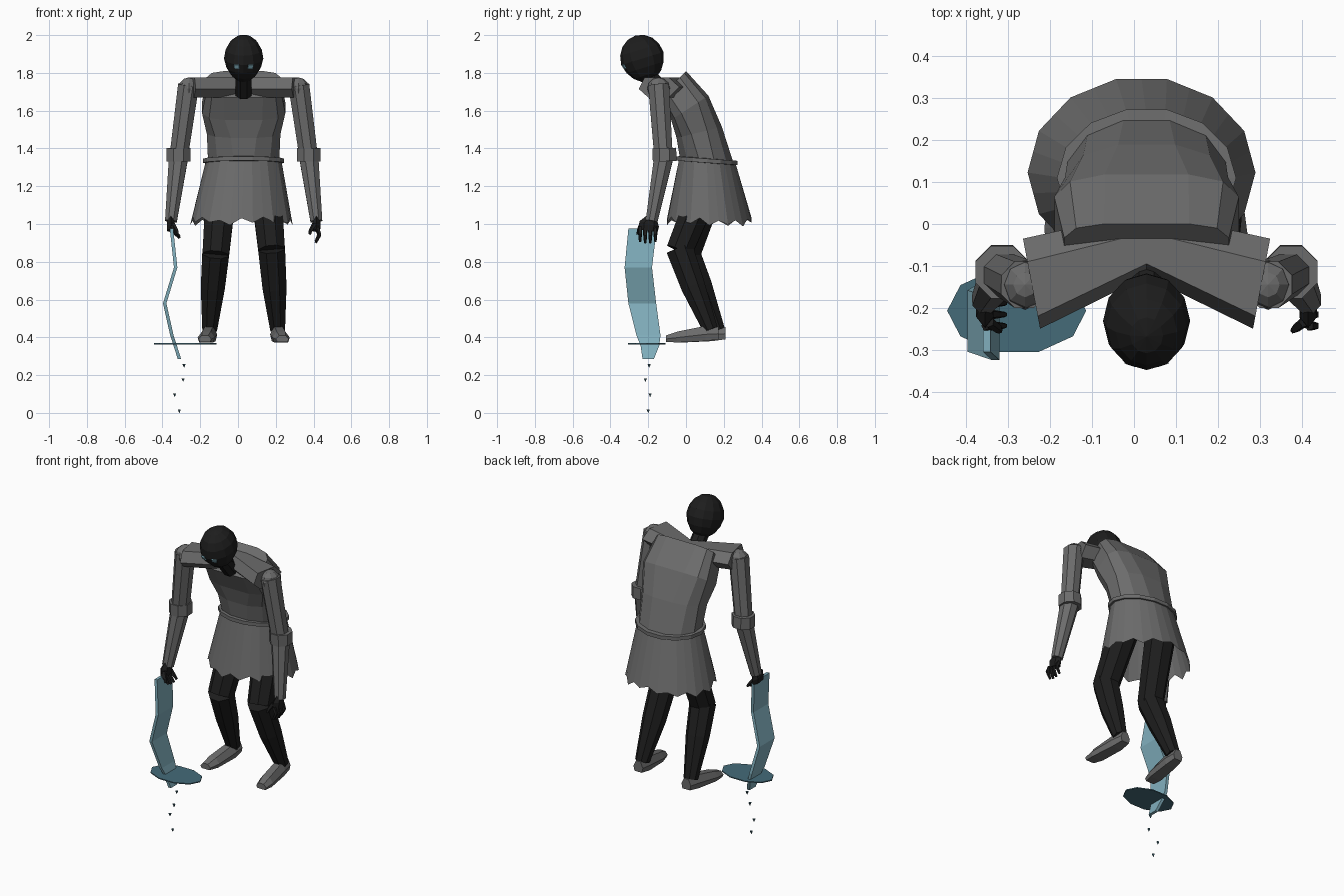
import bpy, bmesh, math, random
from mathutils import Vector, Matrix
from mathutils.bvhtree import BVHTree

if "Cube" in bpy.data.objects:
    bpy.data.objects.remove(bpy.data.objects["Cube"])

random.seed(4)
CX = 0.03  # the body's mirror line


def material(name, rgb):
    m = bpy.data.materials.new(name)
    m.diffuse_color = (*rgb, 1)
    m.use_nodes = True
    m.node_tree.nodes["Principled BSDF"].inputs["Base Color"].default_value = m.diffuse_color
    return m


GREY = material("cloth grey", (0.15, 0.15, 0.15))
BLACK = material("soft black", (0.0125, 0.0125, 0.0125))
PALE = material("pale blue", (0.22, 0.43, 0.51))
TEAL = material("deep teal", (0.058, 0.147, 0.19))


def finish(name, bm, mat):
    bmesh.ops.recalc_face_normals(bm, faces=bm.faces)
    me = bpy.data.meshes.new(name)
    bm.to_mesh(me)
    bm.free()
    me.materials.append(mat)
    ob = bpy.data.objects.new(name, me)
    bpy.context.collection.objects.link(ob)
    return ob


def loft(name, rings, mat, caps=True):
    """Skin a list of equal-length closed rings."""
    bm = bmesh.new()
    vs = [[bm.verts.new(p) for p in r] for r in rings]
    n = len(vs[0])
    for a, b in zip(vs, vs[1:]):
        for i in range(n):
            j = (i + 1) % n
            bm.faces.new((a[i], a[j], b[j], b[i]))
    if caps:
        bm.faces.new(vs[0])
        bm.faces.new(vs[-1])
    return finish(name, bm, mat)


def tube(name, pts, radii, mat, n=8, flat=1.0):
    """Tapered limb through points; flat squeezes it across x."""
    pts = [Vector(p) for p in pts]
    rings = []
    for i, (p, r) in enumerate(zip(pts, radii)):
        d = pts[min(i + 1, len(pts) - 1)] - pts[max(i - 1, 0)]
        q = Vector((0, 0, -1)).rotation_difference(d)
        rings.append([p + q @ Vector((flat * r * math.cos(a), r * math.sin(a), 0))
                      for a in (math.tau * (k + .5) / n for k in range(n))])
    return loft(name, rings, mat)


def ball(name, centre, scale, mat, tilt=0, seg=12, rows=8, jaw=0):
    bm = bmesh.new()
    bmesh.ops.create_uvsphere(bm, u_segments=seg, v_segments=rows, radius=1)
    for v in bm.verts:
        k = 1 - jaw * max(0, -v.co.z)
        v.co.x *= k
        v.co.y *= k
    bmesh.ops.transform(bm, verts=bm.verts, matrix=Matrix.Translation(centre)
                        @ Matrix.Rotation(tilt, 4, 'X') @ Matrix.Diagonal((*scale, 1)))
    return finish(name, bm, mat)


# head, neck and eyes
head = ball("head", (CX, -.231, 1.876), (.104, .117, .127), BLACK, .3, jaw=.12)
tube("neck", [(CX, -.2, 1.79), (CX, -.115, 1.69)], [.046, .046], BLACK)
tree = BVHTree.FromPolygons([v.co for v in head.data.vertices],
                            [list(p.vertices) for p in head.data.polygons])
for s in (-1, 1):
    hit, nrm, _, _ = tree.ray_cast(Vector((CX + s * .036, -1, 1.835)), Vector((0, 1, 0)))
    bm = bmesh.new()
    bmesh.ops.create_cube(bm, size=1, matrix=Matrix.Translation(hit + nrm * .002)
                          @ nrm.to_track_quat('Z', 'Y').to_matrix().to_4x4()
                          @ Matrix.Diagonal((.028, .024, .009, 1)))
    finish("eye", bm, PALE)

# hunched torso: tilted rings (y, z, half width, half depth, tilt, squareness)
rings = []
for cy, cz, rx, ry, t, p in [(.11, 1.335, .195, .147, -.09, .95), (.07, 1.485, .2, .127, .24, .8),
                             (.02, 1.615, .225, .12, .58, .6), (-.069, 1.74, .2, .1, .79, .5)]:
    ring = []
    for k in range(12):
        a = math.tau * (k + .5) / 12
        x, d = [math.copysign(abs(v) ** p, v) for v in (math.cos(a), math.sin(a))]
        ring.append((CX + rx * x, cy + ry * d * math.cos(t), cz + ry * d * math.sin(t)))
    rings.append(ring)
loft("torso", rings, GREY)


# belt and ragged skirt share a 14-sided outline
def outline(rx, ry, cy, z, tilt=0, cx=CX):
    return [Vector((cx + rx * math.cos(a), cy + ry * math.sin(a), z - tilt * math.sin(a)))
            for a in (math.tau * k / 14 for k in range(14))]


loft("belt", [outline(rx, ry, .11, 1.335 + dz, .012) for rx, ry, dz in
              [(.19, .14, -.013), (.214, .168, -.011), (.214, .168, .011), (.19, .14, .013)]], GREY)


def doubled(ring):
    return [q for i, p in enumerate(ring) for q in (p, (p + ring[(i + 1) % 14]) / 2)]


hem = doubled(outline(.272, .229, .123, 1.0, cx=.018))
for i, v in enumerate(hem):
    v.z += random.uniform(.015, .04) if i % 2 else random.uniform(-.015, .015)
loft("skirt", [doubled(outline(.2, .152, .11, 1.335)), hem], GREY, caps=False)

# shoulder yoke: forward-swept six-sided bar
end = [(-.25, 1.715), (-.22, 1.775), (-.09, 1.775), (-.035, 1.725), (-.09, 1.67), (-.2, 1.67)]
mid = [(-.125, 1.715), (-.095, 1.775), (-.02, 1.775), (.03, 1.725), (0, 1.67), (-.08, 1.67)]
side = [[(CX + s * (.295 + (y + .035) * .19), y, z) for y, z in end] for s in (-1, 1)]
loft("shoulder_yoke", [side[0], [(CX, y, z) for y, z in mid], side[1]], GREY)

for s, label in ((-1, "right"), (1, "left")):
    def P(off, y, z):
        return (CX + s * off, y, z)

    # arm
    ball(label + "_shoulder", P(.29, -.145, 1.718), (.056, .06, .058), GREY, seg=8, rows=6)
    tube(label + "_upper_arm", [P(.292, -.145, 1.735), P(.342, -.12, 1.37)], [.06, .053], GREY)
    tube(label + "_elbow_cuff", [P(.345, -.115, 1.402), P(.345, -.113, 1.332)], [.068, .068], GREY)
    tube(label + "_forearm", [P(.343, -.115, 1.37), P(.385, -.182, 1.015)], [.056, .034], GREY)

    # hand: one grips the blade, the other hangs half closed
    tube(label + "_palm", [P(.385, -.18, 1.035), P(.386, -.195, 1.0), P(.385, -.2, .965)],
         [.028, .054, .05], BLACK, n=6, flat=.45)
    path = ([(.385, .98), (.36, .95), (.338, .925)] if s < 0
            else [(.388, .975), (.402, .94), (.382, .90)])
    for k in range(4):
        y = -.243 + k * .027
        tube(label + "_finger", [P(o, y, z + (.008 if k in (0, 3) else 0)) for o, z in path],
             [.012, .011, .007], BLACK, n=5)
    tube(label + "_thumb", [P(.375, -.235, 1.0), P(.355, -.25, .965), P(.35, -.255, .945)],
         [.013, .011, .007], BLACK, n=5)

    # leg: the left one stands slightly ahead
    g = 0 if s < 0 else -.037
    kz = .835 if s < 0 else .86
    tube(label + "_thigh", [P(.115, .135 + g / 2, 1.23), P(.148, .003 + g, kz)], [.09, .076], BLACK)
    tube(label + "_shin", [P(.148, .003 + g, kz + .01), P(.163, .075 + g, .67), P(.18, .167 + g, .44)],
         [.077, .069, .042], BLACK)

    # foot, heel to toe: (offset, y, half width, sole, top)
    foot = []
    for off, y, w, lo, hi in [(.178, .21, .032, .39, .455), (.182, .14, .042, .38, .46),
                              (.198, -.01, .046, .373, .43), (.205, -.07, .034, .376, .41)]:
        foot.append([P(off + a * w, y + g, lo + b * (hi - lo)) for a, b in
                     [(-.8, 0), (.8, 0), (1, .45), (.5, 1), (-.5, 1), (-1, .45)]])
    loft(label + "_foot", foot, GREY)

# bent blade: (z, x, front y, back y)
blade = [(.975, -.352, -.305, -.155), (.77, -.33, -.325, -.18), (.58, -.388, -.305, -.158),
         (.41, -.35, -.262, -.135), (.355, -.332, -.24, -.142), (.285, -.31, -.23, -.17)]
loft("blade", [[(x - .009, f, z), (x + .009, f, z), (x + .009, b, z), (x - .009, b, z)]
               for z, x, f, b in blade], PALE)

# thin disc round the blade tip
loft("blade_disc", [[(-.28 + .166 * math.cos(math.tau * k / 10),
                      -.207 + .104 * math.sin(math.tau * k / 10), z) for k in range(10)]
                    for z in (.363, .369)], TEAL)

# falling drips
for x, y, z in [(-.285, -.195, .24), (-.29, -.215, .165), (-.335, -.19, .085), (-.31, -.2, 0)]:
    tube("drip", [(x, y, z + .018), (x, y, z)], [.009, .001], TEAL, n=5)
